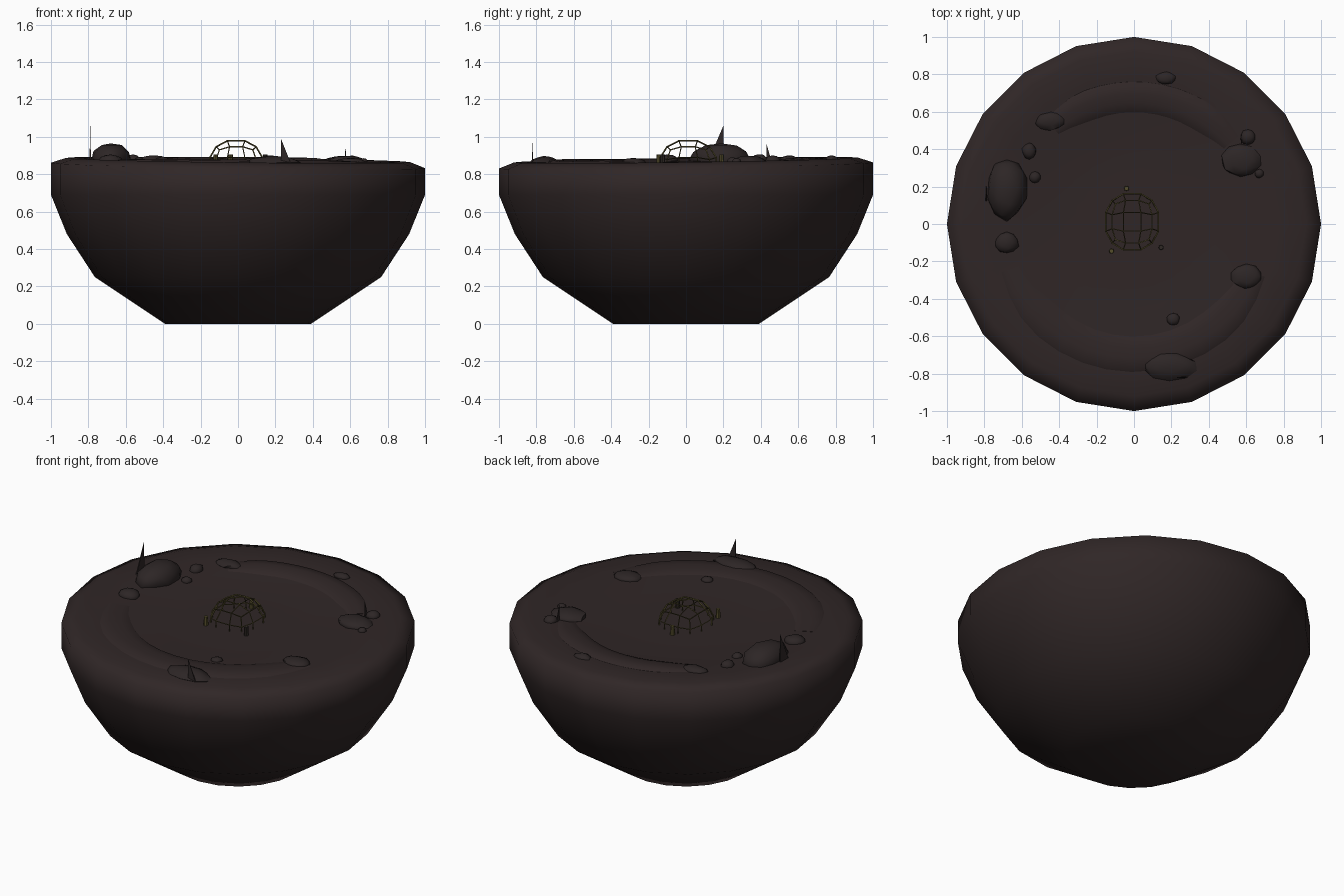
import bpy, bmesh, math, random
from mathutils import Vector

if "Cube" in bpy.data.objects:
    bpy.data.objects.remove(bpy.data.objects["Cube"])
random.seed(4)


def mat(name, c):
    m = bpy.data.materials.new(name)
    m.diffuse_color = (*c, 1)
    m.use_nodes = True
    m.node_tree.nodes["Principled BSDF"].inputs["Base Color"].default_value = m.diffuse_color
    return m


EARTH = mat("dark earth", (0.029, 0.0195, 0.0195))
STONE = mat("dark stone", (0.026, 0.019, 0.019))
BRASS = mat("olive brass", (0.09, 0.075, 0.024))
IRON = mat("dark iron", (0.028, 0.022, 0.018))


def make(name, bm, material, smooth=None):
    bmesh.ops.recalc_face_normals(bm, faces=bm.faces)
    me = bpy.data.meshes.new(name)
    bm.to_mesh(me)
    bm.free()
    ob = bpy.data.objects.new(name, me)
    bpy.context.collection.objects.link(ob)
    me.materials.append(material)
    if smooth:
        bpy.ops.object.select_all(action='DESELECT')
        ob.select_set(True)
        bpy.context.view_layer.objects.active = ob
        bpy.ops.object.shade_smooth_by_angle(angle=math.radians(smooth))
    return ob


# Ground height: shallow crater whose rim is higher at the left and back
PROFILE = [(0, .85), (.45, .852), (.6, .865), (.78, .872), (.92, .876), (1, .847)]


def ground(x, y):
    r = min(math.hypot(x, y), 1)
    for (r0, z0), (r1, z1) in zip(PROFILE, PROFILE[1:]):
        if r <= r1:
            z = z0 + (z1 - z0) * (r - r0) / (r1 - r0)
            break
    return z + max(0, r - .45) / .55 * (-.0145 * x + .0165 * y)


# Half-bowl body with the crater floor as its top
N = 20
bm = bmesh.new()
rings = []
for r, z in [(.39, 0), (.765, .25), (.915, .48), (1, .69)] + \
        [(r, None) for r in (1, .92, .78, .6, .45, .25)]:
    ring = []
    for i in range(N):
        a = math.tau * i / N
        x, y = r * math.cos(a), r * math.sin(a)
        ring.append(bm.verts.new((x, y, ground(x, y) if z is None else z)))
    rings.append(ring)
for a, b in zip(rings, rings[1:]):
    for i in range(N):
        j = (i + 1) % N
        bm.faces.new((a[i], a[j], b[j], b[i]))
bm.faces.new(rings[0])
bm.faces.new(rings[-1])
make("bowl_ground", bm, EARTH, 85)


# Curved low ridges lying on the floor
def ridge(name, a0, a1, r_in, r_out, height, steps=14):
    bm = bmesh.new()
    section = [(0, -.02), (.12, .3), (.35, .85), (.6, 1), (.88, .5), (1, -.02)]
    rows = []
    for s in range(steps + 1):
        t = s / steps
        a = math.radians(a0 + (a1 - a0) * t)
        fade = min(1, 5 * t + .15, 5 * (1 - t) + .15)
        row = []
        for u, h in section:
            r = r_in + (r_out - r_in) * (.5 + (u - .5) * (.6 + .4 * fade))
            x, y = r * math.cos(a), r * math.sin(a)
            row.append(bm.verts.new((x, y, ground(x, y) + (h * height * fade if h > 0 else -.015))))
        rows.append(row)
    for p, q in zip(rows, rows[1:]):
        for i in range(len(section) - 1):
            bm.faces.new((p[i], p[i + 1], q[i + 1], q[i]))
    bm.faces.new(rows[0])
    bm.faces.new(rows[-1])
    make(name, bm, EARTH, 60)


ridge("front_ridge", 200, 338, .58, .81, .014)
ridge("back_ridge", 40, 130, .58, .775, .018)


# Boulders: x, y, radius x, radius y, height above ground
ROCKS = [(-.68, .19, .11, .17, .095), (-.68, -.10, .065, .06, .035),
         (-.56, .39, .04, .045, .035), (-.53, .25, .03, .032, .025),
         (.57, .34, .11, .09, .035), (.61, .465, .043, .042, .03),
         (.67, .27, .025, .025, .02), (.60, -.28, .087, .067, .025),
         (.21, -.51, .035, .033, .02), (.19, -.76, .145, .075, .035),
         (-.45, .55, .08, .05, .025), (.17, .78, .055, .035, .022)]
for k, (x, y, rx, ry, h) in enumerate(ROCKS):
    bm = bmesh.new()
    bmesh.ops.create_icosphere(bm, subdivisions=2, radius=1)
    for v in bm.verts:
        f = random.uniform(.9, 1.06)
        v.co = Vector((x + v.co.x * rx * f, y + v.co.y * ry * f,
                       ground(x, y) + v.co.z * h * min(f, 1)))
    make(f"rock_{k + 1}", bm, STONE, 50)


# Thin upright shards: base point, direction of the sloping side, width, tip height
def shard(name, x, y, dx, dy, width, top):
    bm = bmesh.new()
    z = ground(x, y) - .01
    t = .004
    base = [bm.verts.new((x + dx * w - dy * s, y + dy * w + dx * s, z))
            for w, s in ((0, -t), (width, -t), (width, t), (0, t))]
    tip = bm.verts.new((x, y, top))
    bm.faces.new(base)
    for i in range(4):
        bm.faces.new((base[i], base[(i + 1) % 4], tip))
    make(name, bm, STONE)


shard("left_shard", -.79, .20, 0, -1, .08, 1.06)
shard("front_shard", .23, -.82, 1, 0, .055, .99)
shard("right_shard", .575, .43, 0, 1, .03, .965)

# Wire cage dome: rounded cube grid, upper part only
bm = bmesh.new()
bmesh.ops.create_cube(bm, size=2)
bmesh.ops.subdivide_edges(bm, edges=bm.edges[:], cuts=2, use_grid_fill=True)
for v in bm.verts:
    v.co.normalize()
bmesh.ops.delete(bm, geom=[v for v in bm.verts if v.co.z < -.45], context='VERTS')
for v in bm.verts:
    v.co = Vector((-.01 + v.co.x * .155, .012 + v.co.y * .165, .845 + v.co.z * .148))
dome = make("cage_dome", bm, BRASS)
w = dome.modifiers.new("bars", 'WIREFRAME')
w.thickness = .009
w.use_even_offset = False

# Small posts around the cage
for k, (x, y, m) in enumerate([(-.12, -.145, BRASS), (-.04, .19, BRASS), (.145, -.125, IRON)]):
    bm = bmesh.new()
    bmesh.ops.create_cone(bm, cap_ends=True, segments=8, radius1=.014, radius2=.012, depth=.06)
    bmesh.ops.translate(bm, verts=bm.verts, vec=(x, y, .875))
    make(f"post_{k + 1}", bm, m, 40)
